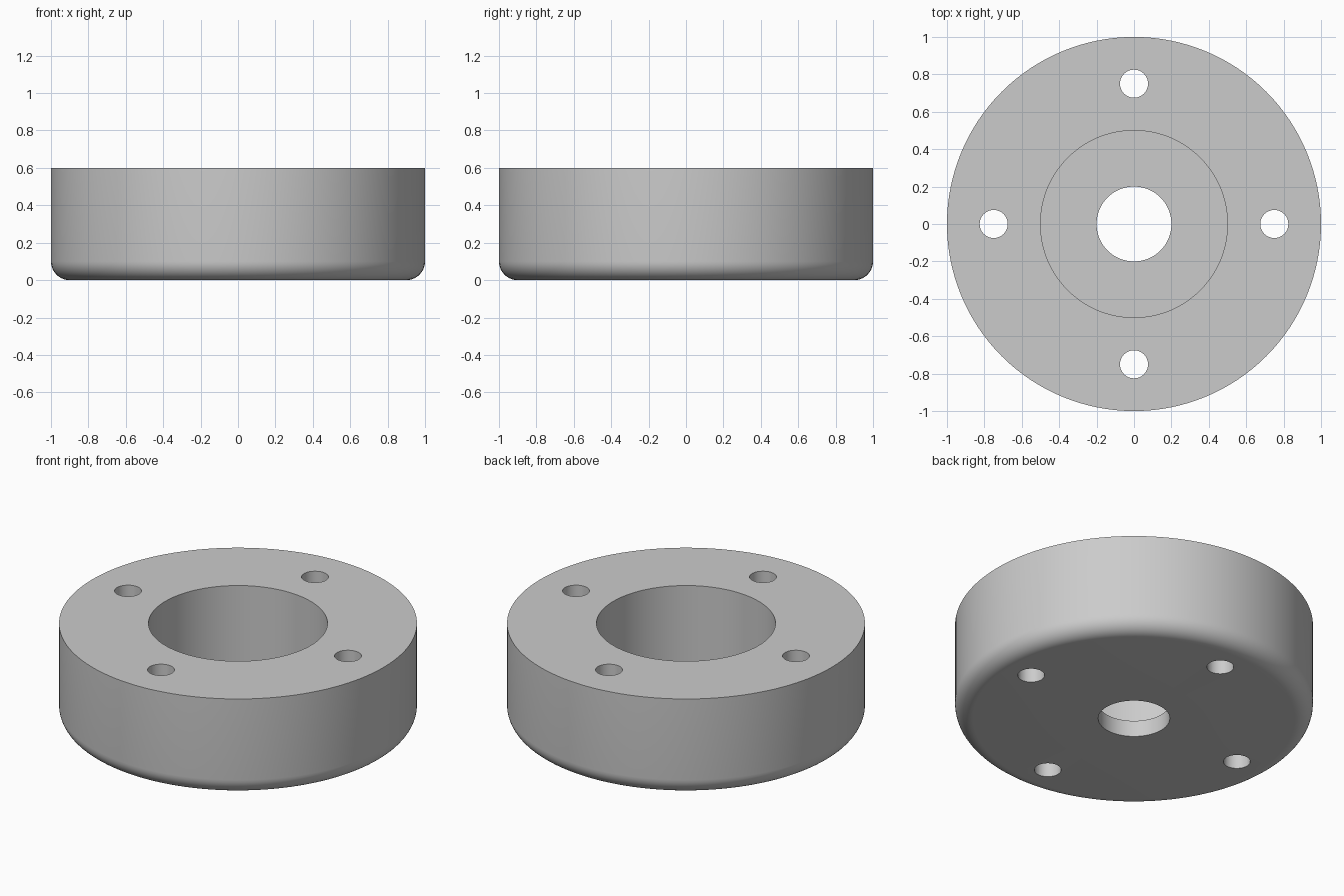
import bpy, bmesh
from math import pi, sin, cos
from mathutils import Vector

if "Cube" in bpy.data.objects:
    bpy.data.objects.remove(bpy.data.objects["Cube"], do_unlink=True)

RADIUS, HEIGHT, FILLET = 1.0, 0.6, 0.1
BORE, RECESS, FLOOR = 0.2, 0.5, 0.1
BOLT_RADIUS, BOLT_CIRCLE = 0.075, 0.75
SEGMENTS = 128

# Plain grey metal
grey = bpy.data.materials.new("grey_metal")
grey.use_nodes = True
colour = (0.6, 0.6, 0.6, 1)
grey.diffuse_color = colour
grey.node_tree.nodes["Principled BSDF"].inputs["Base Color"].default_value = colour


def add_object(name, bm):
    bmesh.ops.recalc_face_normals(bm, faces=bm.faces)
    mesh = bpy.data.meshes.new(name)
    bm.to_mesh(mesh)
    bm.free()
    mesh.materials.append(grey)
    obj = bpy.data.objects.new(name, mesh)
    bpy.context.collection.objects.link(obj)
    return obj


def lathe(name, profile):
    """Spin a closed (radius, height) profile around z."""
    bm = bmesh.new()
    verts = [bm.verts.new((r, 0, z)) for r, z in profile]
    edges = [bm.edges.new((v, verts[i - 1])) for i, v in enumerate(verts)]
    bmesh.ops.spin(bm, geom=verts + edges, axis=(0, 0, 1), cent=(0, 0, 0),
                   angle=2 * pi, steps=SEGMENTS, use_merge=True)
    bmesh.ops.remove_doubles(bm, verts=bm.verts, dist=1e-5)
    return add_object(name, bm)


# Flanged ring: rounded lower rim, wide recess above a thin bored floor
steps = 10
rim = [(RADIUS - FILLET + FILLET * sin(a), FILLET - FILLET * cos(a))
       for a in (i * pi / 2 / steps for i in range(steps + 1))]
ring = lathe("flange_ring", [(BORE, 0)] + rim + [
    (RADIUS, HEIGHT), (RECESS, HEIGHT), (RECESS, FLOOR), (BORE, FLOOR)])

# Four bolt holes cut straight through
bm = bmesh.new()
for i in range(4):
    a = i * pi / 2
    hole = bmesh.ops.create_cone(bm, cap_ends=True, segments=48, radius1=BOLT_RADIUS,
                                 radius2=BOLT_RADIUS, depth=HEIGHT * 2)
    bmesh.ops.translate(bm, verts=hole["verts"],
                        vec=Vector((cos(a), sin(a), 0)) * BOLT_CIRCLE + Vector((0, 0, HEIGHT / 2)))
cutter = add_object("bolt_hole_cutter", bm)
cutter.hide_render = True

cut = ring.modifiers.new("bolt_holes", "BOOLEAN")
cut.operation = "DIFFERENCE"
cut.solver = "EXACT"
cut.object = cutter

# Apply the cut, then smooth the curved walls
bpy.ops.object.select_all(action="DESELECT")
bpy.context.view_layer.objects.active = ring
ring.select_set(True)
bpy.ops.object.modifier_apply(modifier=cut.name)
bpy.data.objects.remove(cutter, do_unlink=True)
bpy.ops.object.shade_smooth_by_angle(angle=pi / 6)
